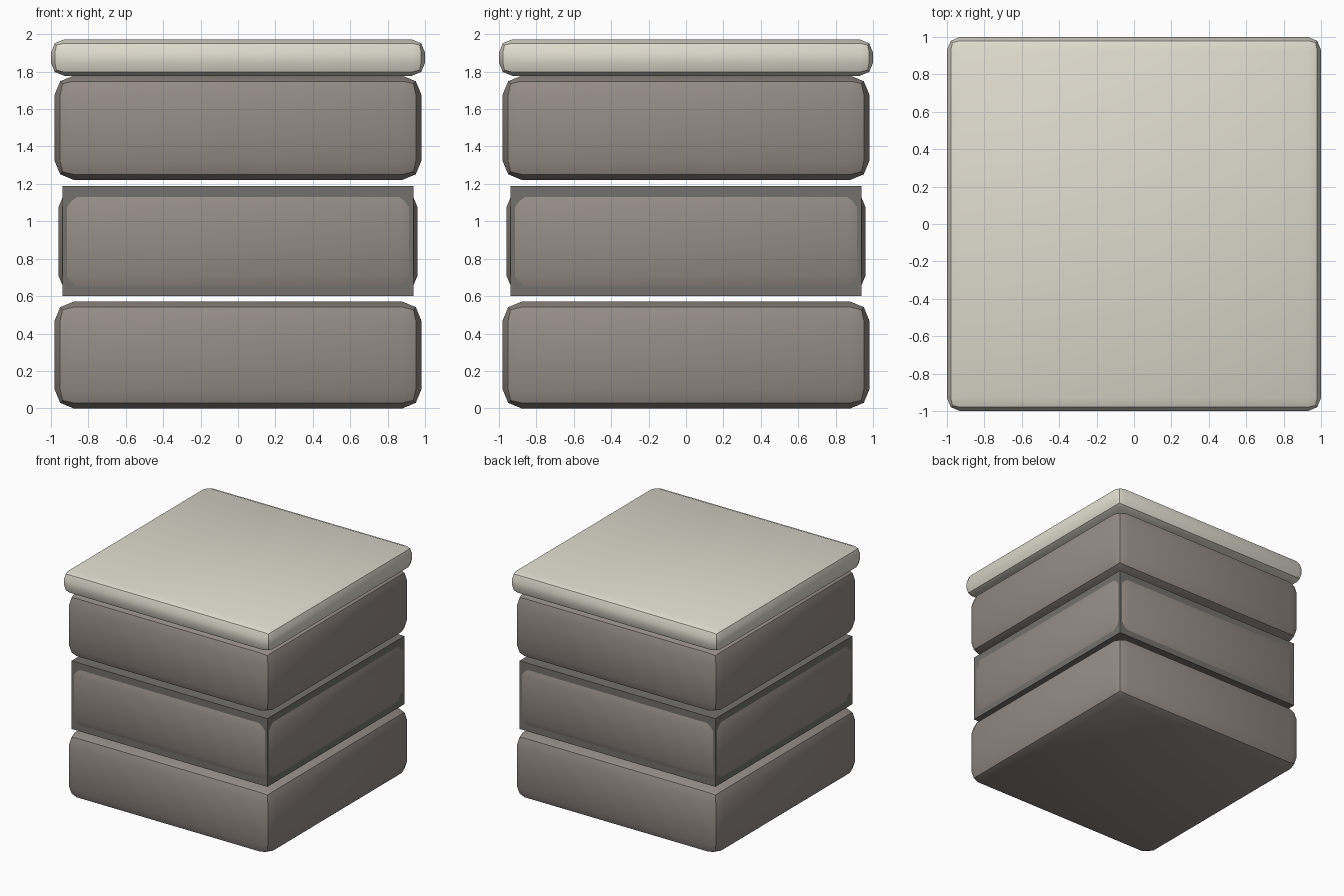
import bpy

if "Cube" in bpy.data.objects:
    bpy.data.objects.remove(bpy.data.objects["Cube"])


def material(name, rgb):
    m = bpy.data.materials.new(name)
    m.diffuse_color = (*rgb, 1)
    m.use_nodes = True
    m.node_tree.nodes["Principled BSDF"].inputs["Base Color"].default_value = m.diffuse_color
    return m


def block(name, half, z0, z1, bevel, mat):
    """Square block between two heights, with a two-step rounded edge."""
    bpy.ops.mesh.primitive_cube_add(size=1, location=(0, 0, (z0 + z1) / 2))
    ob = bpy.context.object
    ob.name = name
    ob.scale = (2 * half, 2 * half, z1 - z0)
    bpy.ops.object.transform_apply(location=False, rotation=False, scale=True)
    ob.data.materials.append(mat)
    if bevel:
        mod = ob.modifiers.new("rounded_edges", 'BEVEL')
        mod.width = bevel
        mod.segments = 2
        mod.limit_method = 'NONE'
        bpy.ops.object.modifier_apply(modifier=mod.name)
        bpy.ops.object.shade_smooth_by_angle()
    return ob


stone = material("stone", (0.30, 0.26, 0.235))
mortar = material("mortar", (0.17, 0.165, 0.15))
cap = material("cap_stone", (0.74, 0.71, 0.62))

# three stone courses
block("lower_stone", 0.98, 0.0, 0.57, 0.1, stone)
block("middle_stone", 0.96, 0.61, 1.175, 0.1, stone)
block("upper_stone", 0.98, 1.222, 1.778, 0.1, stone)

# sharp-edged core around the middle course
block("mortar_core", 0.937, 0.60, 1.19, 0, mortar)

# pale capping slab
block("cap_slab", 1.0, 1.778, 1.972, 0.07, cap)
